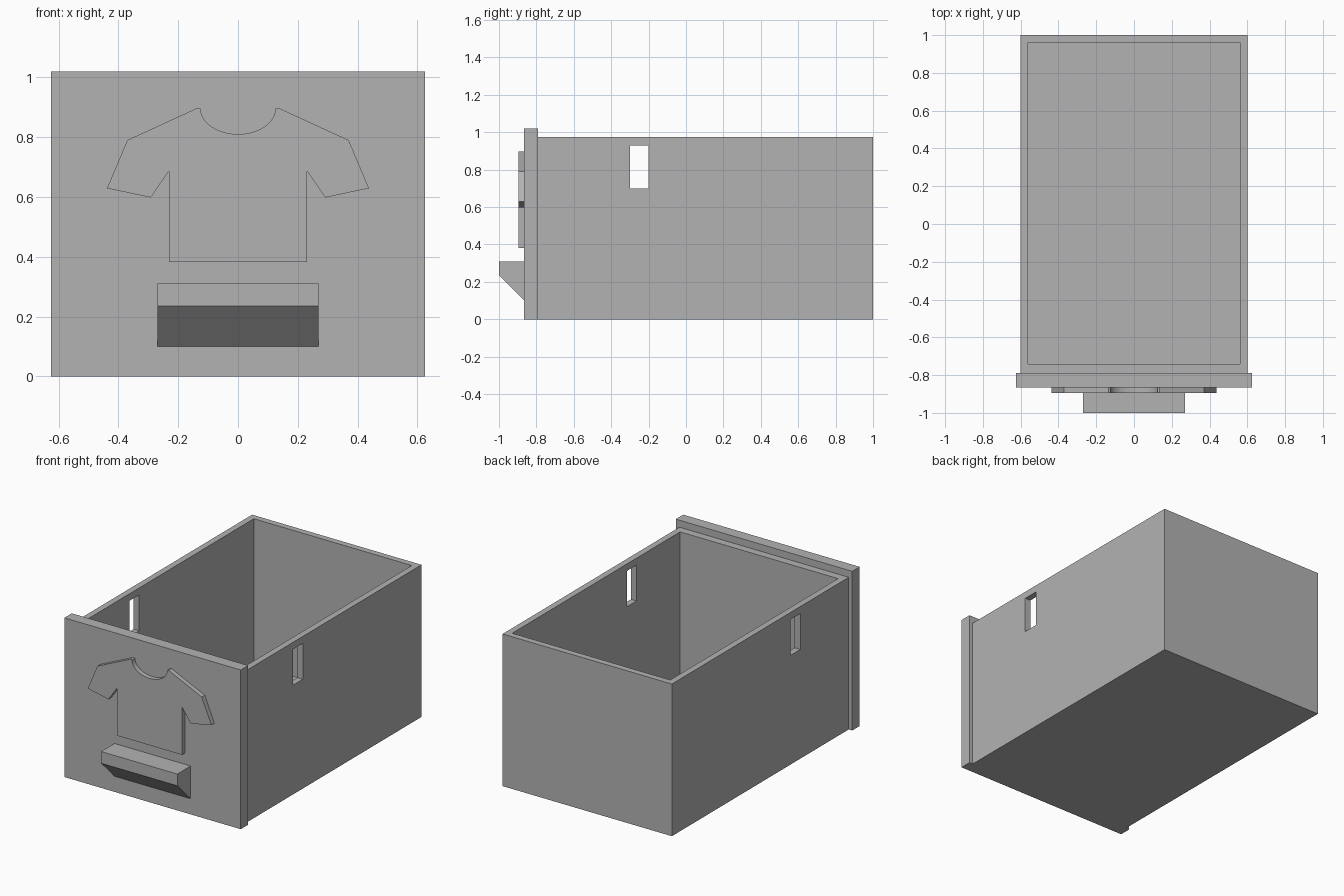
import bpy, bmesh, math
from mathutils import Vector

if "Cube" in bpy.data.objects:
    bpy.data.objects.remove(bpy.data.objects["Cube"], do_unlink=True)

grey = bpy.data.materials.new("plain grey")
grey.use_nodes = True
colour = (0.45, 0.45, 0.45, 1)
grey.diffuse_color = colour
grey.node_tree.nodes["Principled BSDF"].inputs["Base Color"].default_value = colour


def prism(name, profile, offset):
    """Extrude a closed 3D profile along an offset."""
    bm = bmesh.new()
    face = bm.faces.new([bm.verts.new(p) for p in profile])
    ext = bmesh.ops.extrude_face_region(bm, geom=[face], use_keep_orig=True)
    moved = [v for v in ext["geom"] if isinstance(v, bmesh.types.BMVert)]
    bmesh.ops.translate(bm, verts=moved, vec=Vector(offset))
    bmesh.ops.recalc_face_normals(bm, faces=bm.faces)
    mesh = bpy.data.meshes.new(name)
    bm.to_mesh(mesh)
    bm.free()
    mesh.materials.append(grey)
    obj = bpy.data.objects.new(name, mesh)
    bpy.context.collection.objects.link(obj)
    return obj


def box(name, x, y, z):
    """Box from (min, max) pairs."""
    base = [(x[0], y[0], z[0]), (x[1], y[0], z[0]), (x[1], y[1], z[0]), (x[0], y[1], z[0])]
    return prism(name, base, (0, 0, z[1] - z[0]))


def cut(target, cutter):
    mod = target.modifiers.new(cutter.name, 'BOOLEAN')
    mod.operation = 'DIFFERENCE'
    mod.solver = 'EXACT'
    mod.object = cutter
    cutter.hide_render = True
    cutter.hide_set(True)
    cutter.display_type = 'WIRE'


# Open drawer body, hollowed, with a slot through both sides
body = box("drawer_body", (-0.6, 0.6), (-0.79, 1.0), (0, 0.975))
cut(body, box("cavity_cutter", (-0.56, 0.56), (-0.74, 0.96), (0.04, 1.2)))
cut(body, box("slot_cutter", (-0.8, 0.8), (-0.3, -0.2), (0.7, 0.93)))

# Apply the cuts and remove the helpers
bpy.context.view_layer.update()
cut_mesh = bpy.data.meshes.new_from_object(body.evaluated_get(bpy.context.evaluated_depsgraph_get()))
body.modifiers.clear()
body.data = cut_mesh
for helper in ("cavity_cutter", "slot_cutter"):
    bpy.data.objects.remove(bpy.data.objects[helper], do_unlink=True)

# Front panel, slightly wider and taller than the body
box("front_panel", (-0.625, 0.625), (-0.865, -0.79), (0, 1.02))

# Raised shirt emblem: mirrored half outline with a curved neckline
half = [(0.23, 0.382), (0.23, 0.688), (0.292, 0.598), (0.438, 0.629),
        (0.37, 0.79), (0.135, 0.898)]
steps = 20
neck = [(0.125 * math.cos(math.pi * i / steps), 0.895 - 0.085 * math.sin(math.pi * i / steps))
        for i in range(steps + 1)]
outline = half + neck + [(-x, z) for x, z in reversed(half)]
prism("shirt_emblem", [(x, -0.895, z) for x, z in outline], (0, 0.03, 0))

# Pull handle with a sloped underside
side = [(-0.865, 0.31), (-1.0, 0.31), (-1.0, 0.235), (-0.865, 0.1)]
prism("pull_handle", [(-0.27, y, z) for y, z in side], (0.54, 0, 0))
